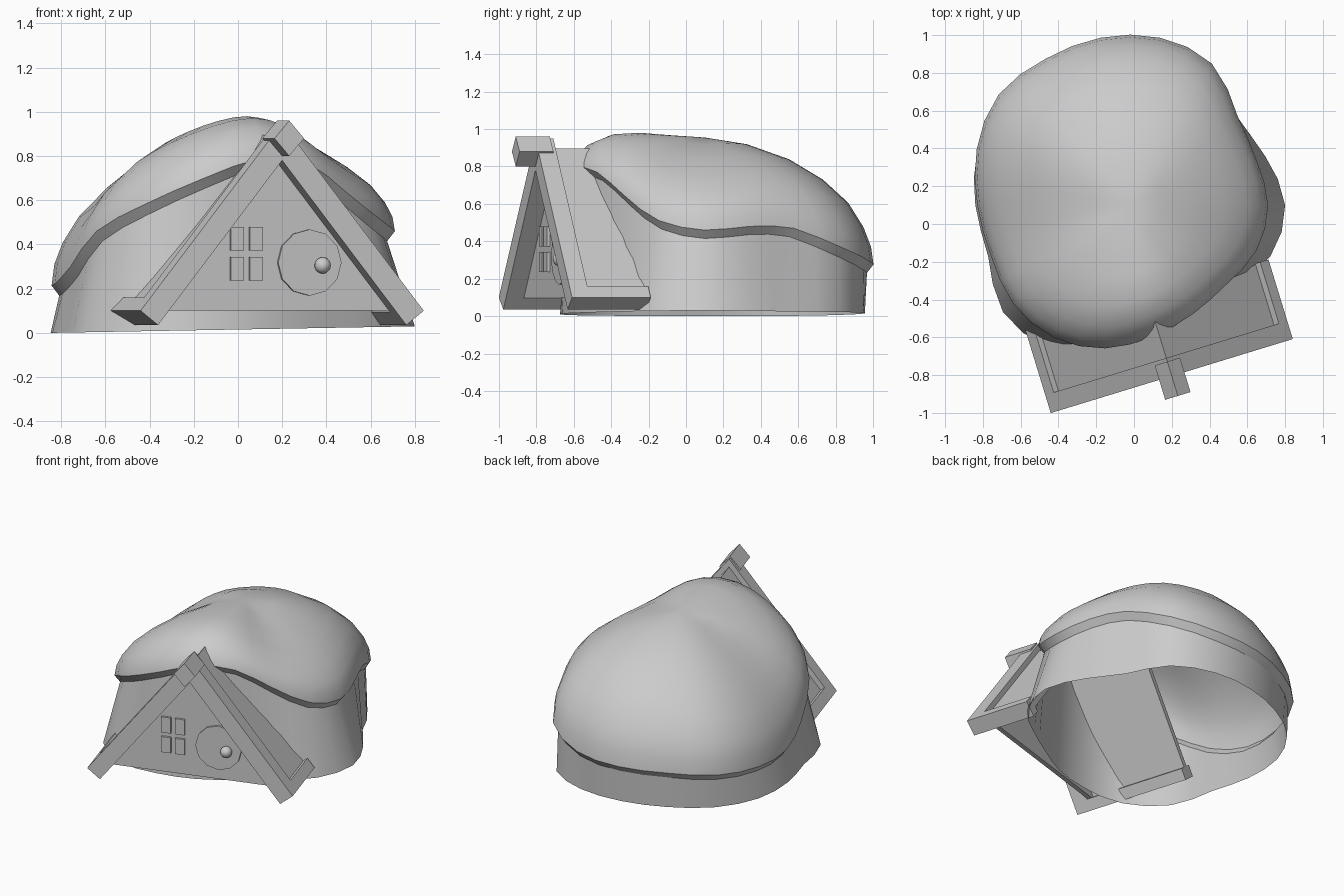
import bpy, bmesh
from math import sin, cos, radians, pi, atan2
from mathutils import Matrix, Vector

if "Cube" in bpy.data.objects:
    bpy.data.objects.remove(bpy.data.objects["Cube"])


def finish(bm, name, smooth=None):
    bmesh.ops.recalc_face_normals(bm, faces=bm.faces)
    me = bpy.data.meshes.new(name)
    bm.to_mesh(me)
    bm.free()
    ob = bpy.data.objects.new(name, me)
    bpy.context.collection.objects.link(ob)
    if smooth:
        bpy.ops.object.select_all(action='DESELECT')
        ob.select_set(True)
        bpy.context.view_layer.objects.active = ob
        bpy.ops.object.shade_smooth_by_angle(angle=radians(smooth))
    return ob


def loft(name, rings, smooth, close_point=None):
    bm = bmesh.new()
    rows = [[bm.verts.new(p) for p in r] for r in rings]
    n = len(rows[0])
    for a, b in zip(rows, rows[1:]):
        for i in range(n):
            j = (i + 1) % n
            bm.faces.new((a[i], a[j], b[j], b[i]))
    if close_point:
        tip = bm.verts.new(close_point)
        for i in range(n):
            bm.faces.new((rows[-1][i], rows[-1][(i + 1) % n], tip))
    return finish(bm, name, smooth)


def refine(v):
    # smooth midpoint between every pair of values around the ring
    n, out = len(v), []
    for i in range(n):
        a, b, c, d = v[i - 1], v[i], v[(i + 1) % n], v[(i + 2) % n]
        out += [b, (9 * (b + c) - a - d) / 16]
    return out


# Domed house: radii and rim heights every 20 degrees, starting at +x
CX, CY, TOP = -0.02, 0.10, 0.955
BASE_R = refine([.82, .76, .735, .84, .86, .85, .85, .87, .86, .82, .80, .88, .865, .775, .71, .67, .70, .79])
RIM_R = refine([.73, .71, .74, .865, .90, .90, .895, .91, .865, .81, .785, .81, .81, .77, .705, .665, .66, .71])
RIM_Z = refine([.46, .48, .47, .36, .29, .27, .26, .24, .22, .22, .30, .46, .58, .70, .79, .77, .64, .51])
ANG = [radians(10 * i) for i in range(36)]


def polar(a, r, z):
    return Vector((CX + r * cos(a), CY + r * sin(a), z))


def rim_ring(dr, dz):
    return [polar(a, r - dr, z - dz) for a, r, z in zip(ANG, RIM_R, RIM_Z)]


# Wall, open underneath
base = [polar(a, r, 0) for a, r in zip(ANG, BASE_R)]
for p in base:
    p.z = 0.015 + 0.018 * p.x
loft("house_wall", [base, rim_ring(.035, .045)], 50)

# Roof cap: underside lip, rim, then shrinking rings up to the crown
rings = [rim_ring(.035, .045), rim_ring(0, 0)]
for s, drop in ((.985, .87), (.94, .74), (.85, .58), (.7, .41), (.5, .23), (.25, .075)):
    ring = []
    for a, r, z in zip(ANG, RIM_R, RIM_Z):
        lift = 0.20 * abs(sin(a)) ** 3 if sin(a) < 0 else 0.12 * sin(a) ** 2
        bump = lift * s ** 1.5 * (1 - s ** 4)
        ring.append(polar(a, r * s, TOP - (TOP - z) * drop + bump))
    rings.append(ring)
loft("roof_cap", rings, 42, (CX, CY, TOP))

# Entrance gable, built in a turned frame: u across, v backwards, z up
FRAME = Matrix.Translation((0.2, -0.805, 0)) @ Matrix.Rotation(radians(17), 4, 'Z')


def prism(name, pts, v0, v1):
    bm = bmesh.new()
    f = [bm.verts.new(FRAME @ Vector((u, v0, z))) for u, z in pts]
    b = [bm.verts.new(FRAME @ Vector((u, v1, z))) for u, z in pts]
    bm.faces.new(f)
    bm.faces.new(b[::-1])
    for i in range(len(pts)):
        j = (i + 1) % len(pts)
        bm.faces.new((f[i], b[i], b[j], f[j]))
    return finish(bm, name)


APEX = 0.95
SLOPE = atan2(0.85, 0.67)
C, S = cos(SLOPE), sin(SLOPE)
LEN = 0.67 / C


def roof_board(name, d0, d1, n0, n1, v0, v_left, v_right):
    # d runs down the slope, n goes into the thickness; mitred at the ridge
    for side, label, v1 in ((-1, "left", v_left), (1, "right", v_right)):
        pts = []
        for d, n in ((d0, n0), (d1, n0), (d1, n1), (d0, n1)):
            d = max(d, n * S / C)
            pts.append((side * (d * C - n * S), APEX - d * S - n * C))
        prism(label + "_" + name, pts, v0, v1)


roof_board("barge_board", 0, LEN, 0, .105, 0, .10, .10)
roof_board("roof_panel", 0, LEN - .03, .034, .07, .08, .80, .44)
roof_board("eave_beam", LEN - .075, LEN, 0, .105, .10, .80, .44)
prism("ridge_beam", [(0, .96), (.07, .88), (0, .80), (-.07, .88)], -.11, .08)
prism("gable_wall", [(0, .84), (.575, .10), (-.575, .10)], .10, .13)

# Window panes
for i, du in enumerate((-.045, .045)):
    for j, z in enumerate((.29, .425)):
        u = -.14 + du
        prism(f"window_pane_{i}{j}", [(u - .031, z - .053), (u + .031, z - .053),
                                      (u + .031, z + .053), (u - .031, z + .053)], .085, .11)

# Round door and knob
prism("round_door", [(.157 + .15 * cos(k * pi / 6), .318 + .15 * sin(k * pi / 6))
                     for k in range(12)], .085, .11)
bm = bmesh.new()
bmesh.ops.create_uvsphere(bm, u_segments=16, v_segments=10, radius=.037,
                          matrix=FRAME @ Matrix.Translation((.213, .07, .305)))
finish(bm, "door_knob", 60)
